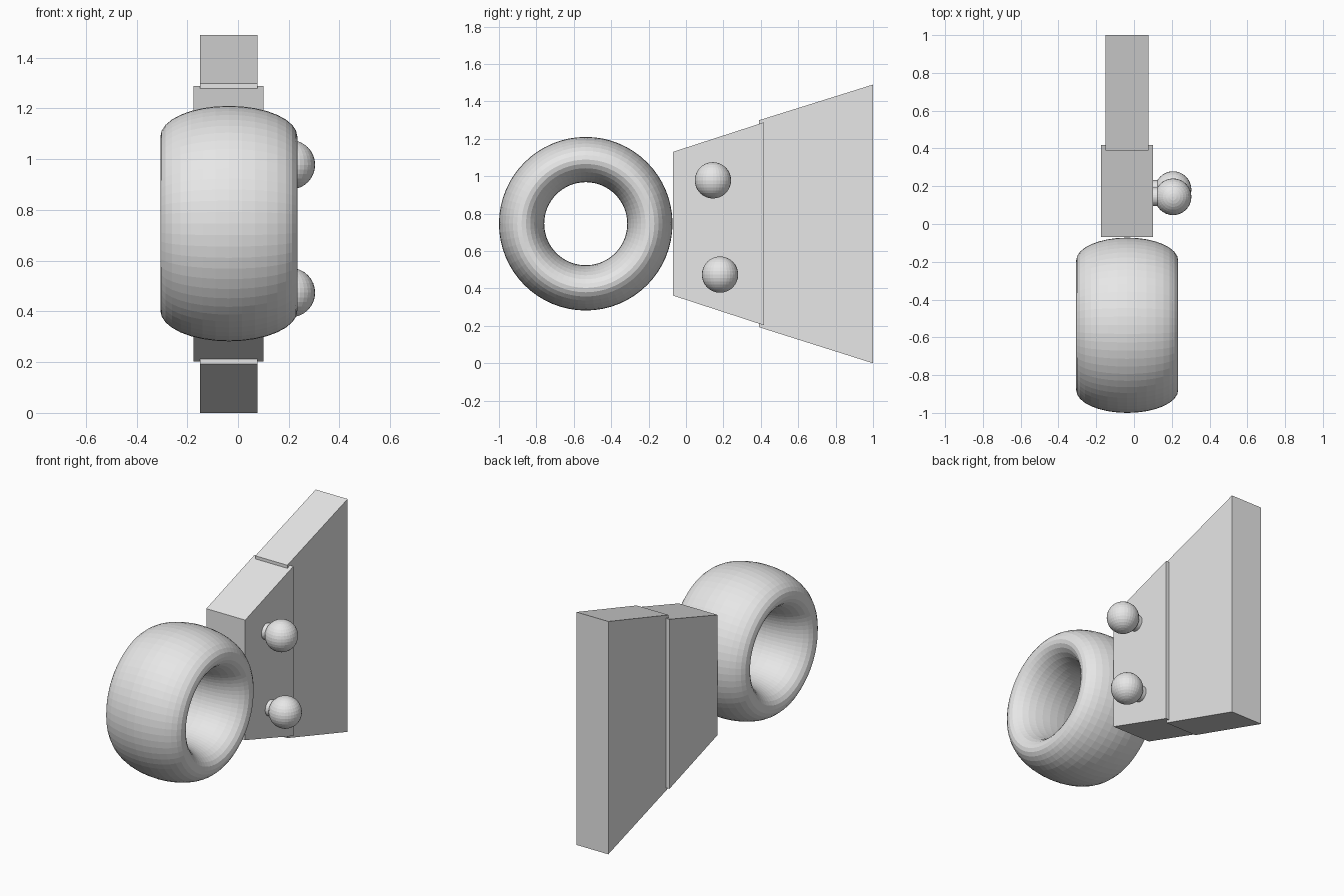
import bpy, bmesh, math

if "Cube" in bpy.data.objects:
    bpy.data.objects.remove(bpy.data.objects["Cube"])

grey = bpy.data.materials.new("light grey")
grey.diffuse_color = (0.8, 0.8, 0.8, 1)
grey.use_nodes = True
grey.node_tree.nodes["Principled BSDF"].inputs["Base Color"].default_value = grey.diffuse_color


def finish(ob, name):
    ob.name = name
    ob.data.materials.append(grey)
    return ob


def tapered_block(name, x0, x1, y0, y1, z_near, z_far):
    """Block whose height grows from front (y0) to back (y1)."""
    profile = [(y0, z_near[0]), (y1, z_far[0]), (y1, z_far[1]), (y0, z_near[1])]
    bm = bmesh.new()
    face = bm.faces.new([bm.verts.new((x0, y, z)) for y, z in profile])
    ext = bmesh.ops.extrude_face_region(bm, geom=[face])
    moved = [v for v in ext["geom"] if isinstance(v, bmesh.types.BMVert)]
    bmesh.ops.translate(bm, verts=moved, vec=(x1 - x0, 0, 0))
    bmesh.ops.recalc_face_normals(bm, faces=bm.faces)
    me = bpy.data.meshes.new(name)
    bm.to_mesh(me)
    bm.free()
    ob = bpy.data.objects.new(name, me)
    bpy.context.collection.objects.link(ob)
    finish(ob, name)


# Two tapered blocks, the front one slightly thicker
tapered_block("front_block", -0.175, 0.10, -0.07, 0.417, (0.362, 1.13), (0.203, 1.288))
tapered_block("rear_block", -0.15, 0.076, 0.39, 1.0, (0.193, 1.299), (0.0, 1.49))

# Wide ring, stretched along its axis (x)
bpy.ops.mesh.primitive_torus_add(
    location=(-0.036, -0.536, 0.746), rotation=(0, math.pi / 2, 0),
    major_segments=64, minor_segments=32, major_radius=0.343, minor_radius=0.121)
ring = finish(bpy.context.object, "ring")
ring.scale = (1, 1, 0.27 / 0.121)

# Two ball knobs on short stems
for label, y, z in (("upper", 0.144, 0.978), ("lower", 0.182, 0.474)):
    bpy.ops.mesh.primitive_uv_sphere_add(
        segments=32, ring_count=16, radius=0.097, location=(0.207, y, z))
    finish(bpy.context.object, label + "_knob")
    bpy.ops.mesh.primitive_cylinder_add(
        vertices=32, radius=0.05, depth=0.12, location=(0.14, y, z),
        rotation=(0, math.pi / 2, 0))
    finish(bpy.context.object, label + "_stem")
